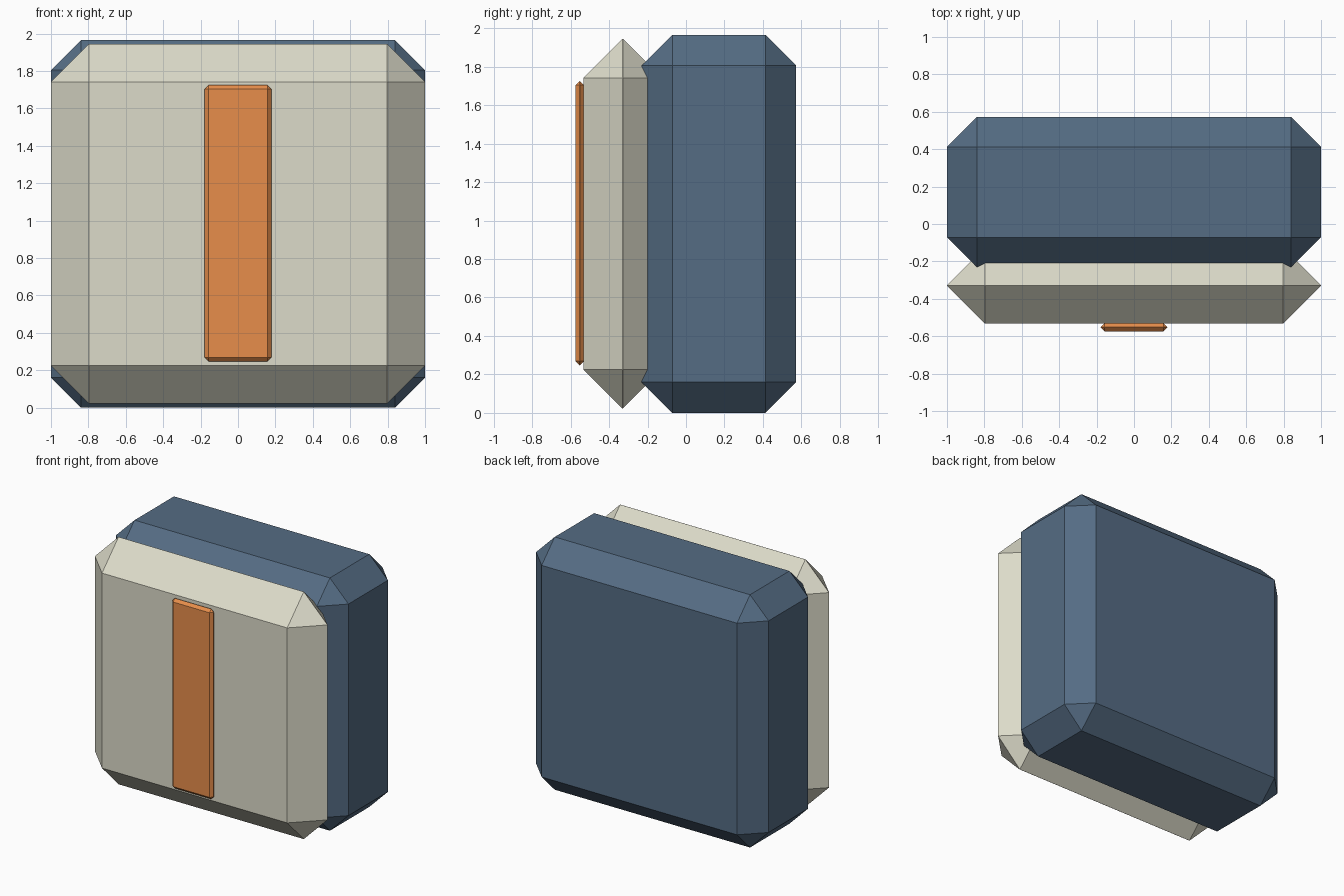
import bpy, bmesh
from mathutils import Vector

if "Cube" in bpy.data.objects:
    bpy.data.objects.remove(bpy.data.objects["Cube"])


def material(name, color):
    m = bpy.data.materials.new(name)
    m.diffuse_color = (*color, 1)
    m.use_nodes = True
    m.node_tree.nodes["Principled BSDF"].inputs["Base Color"].default_value = m.diffuse_color
    return m


def chamfered_box(name, lo, hi, chamfer, mat):
    lo, hi = Vector(lo), Vector(hi)
    bm = bmesh.new()
    bmesh.ops.create_cube(bm, size=1)
    bmesh.ops.scale(bm, vec=hi - lo, verts=bm.verts)
    bmesh.ops.translate(bm, vec=(lo + hi) / 2, verts=bm.verts)
    bmesh.ops.bevel(bm, geom=bm.edges[:], offset=chamfer, segments=1,
                    affect='EDGES', clamp_overlap=True)
    bmesh.ops.recalc_face_normals(bm, faces=bm.faces)
    mesh = bpy.data.meshes.new(name)
    bm.to_mesh(mesh)
    bm.free()
    mesh.materials.append(mat)
    obj = bpy.data.objects.new(name, mesh)
    bpy.context.collection.objects.link(obj)
    return obj


blue = material("blue", (0.09, 0.15, 0.23))
cream = material("cream", (0.72, 0.71, 0.59))
orange = material("orange", (0.8, 0.27, 0.07))

# Main block
chamfered_box("body", (-1, -0.231, 0), (1, 0.573, 1.965), 0.16, blue)
# Front panel, chamfered until front and back slopes meet in a ridge
chamfered_box("front_panel", (-1, -0.533, 0.022), (1, -0.125, 1.945), 0.2035, cream)
# Thin vertical stripe on the panel
chamfered_box("front_stripe", (-0.178, -0.574, 0.247), (0.178, -0.53, 1.725), 0.0215, orange)
